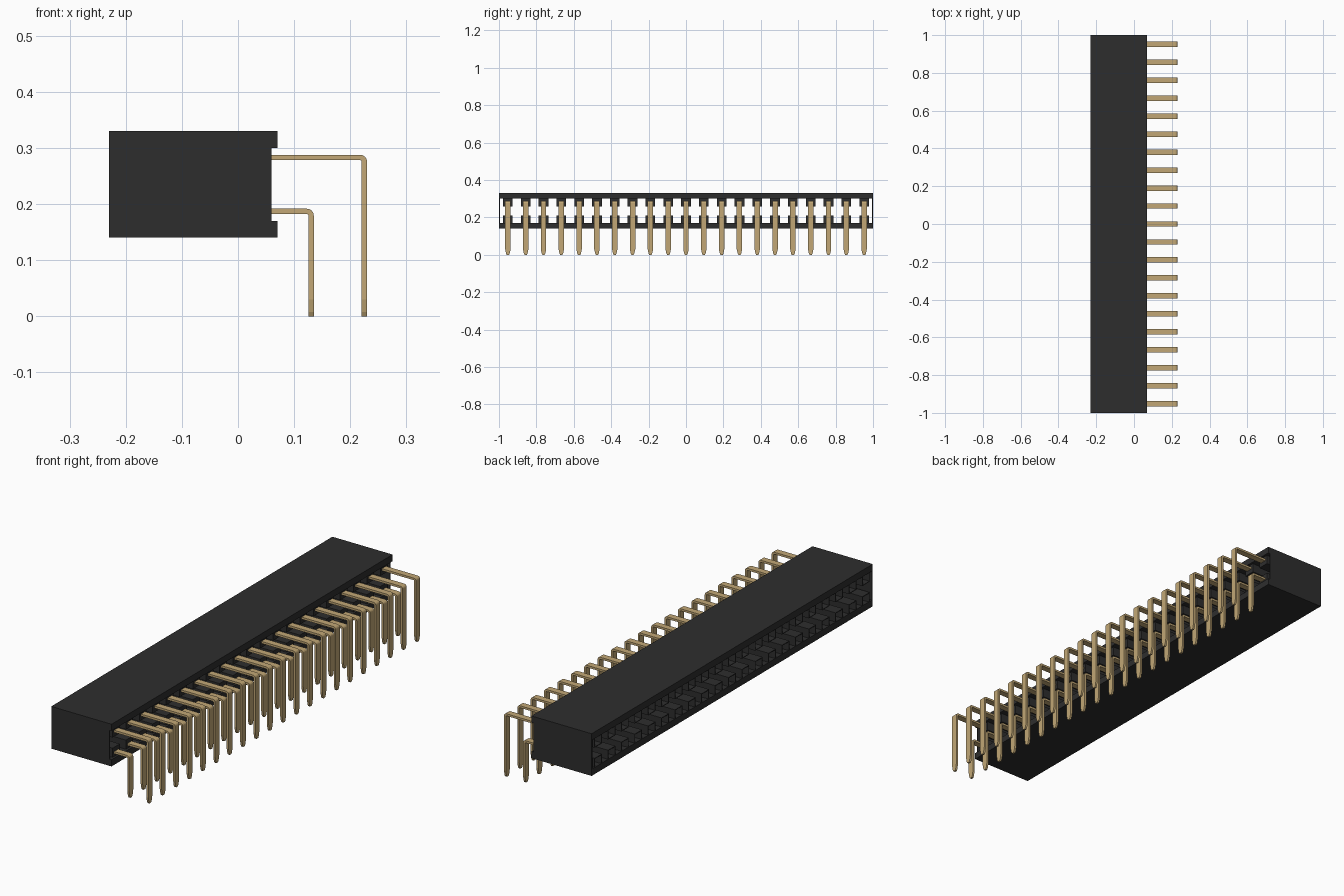
import bpy, bmesh, math
from mathutils import Vector

if "Cube" in bpy.data.objects:
    bpy.data.objects.remove(bpy.data.objects["Cube"], do_unlink=True)

COUNT = 21
PITCH = 2.0 / COUNT
FIRST_Y = -1 + PITCH / 2
ROWS = {"lower": (0.187, 0.135), "upper": (0.283, 0.23)}   # row height, outer x of the leg


def material(name, rgb, rough):
    m = bpy.data.materials.new(name)
    m.use_nodes = True
    m.diffuse_color = (*rgb, 1)
    b = m.node_tree.nodes["Principled BSDF"]
    b.inputs["Base Color"].default_value = (*rgb, 1)
    b.inputs["Roughness"].default_value = rough
    return m


BLACK = material("black plastic", (0.027, 0.027, 0.027), 0.6)
GOLD = material("gold metal", (0.54, 0.39, 0.18), 0.4)


def finish(name, bm, mat):
    bmesh.ops.recalc_face_normals(bm, faces=bm.faces)
    me = bpy.data.meshes.new(name)
    bm.to_mesh(me)
    bm.free()
    me.materials.append(mat)
    ob = bpy.data.objects.new(name, me)
    bpy.context.collection.objects.link(ob)
    return ob


def box(name, lo, hi, mat):
    bm = bmesh.new()
    bmesh.ops.create_cube(bm, size=1)
    lo, hi = Vector(lo), Vector(hi)
    for v in bm.verts:
        v.co = (lo + hi) / 2 + v.co * (hi - lo)
    return finish(name, bm, mat)


def loft(name, rings, mat):
    """Skin a run of four-point rings and cap both ends."""
    bm = bmesh.new()
    loops = [[bm.verts.new(p) for p in r] for r in rings]
    for a, b in zip(loops, loops[1:]):
        for i in range(4):
            j = (i + 1) % 4
            bm.faces.new((a[i], a[j], b[j], b[i]))
    bm.faces.new(loops[0])
    bm.faces.new(loops[-1])
    return finish(name, bm, mat)


def repeat(ob):
    """Repeat a part along the whole connector."""
    mod = ob.modifiers.new("repeat", "ARRAY")
    mod.count = COUNT
    mod.use_relative_offset = False
    mod.use_constant_offset = True
    mod.constant_offset_displace = (0, PITCH, 0)
    ob.location.y = FIRST_Y


def socket_cell(name, z):
    """Square tube, open with a bevelled mouth at -x and closed at +x."""
    steps = [(0.06, 0.026, 0.024), (-0.23, 0.026, 0.024), (-0.23, 0.023, 0.021),
             (-0.215, 0.019, 0.018), (0.045, 0.019, 0.018)]
    rings = [[(x, sy * hy, z + sz * hz) for sy, sz in ((-1, -1), (1, -1), (1, 1), (-1, 1))]
             for x, hy, hz in steps]
    repeat(loft(name, rings, BLACK))


def bent_pin(name, z, x_out):
    """Flat strip that leaves the housing, bends down and ends in a tapered tip."""
    t, r, half = 0.0095, 0.012, 0.0145
    top = z + t / 2
    cx, cz = x_out - r, top - r
    # stations: outer point, inner point, half width
    st = [((0.03, top), (0.03, top - t), half)]
    for k in range(5):
        a = math.pi / 2 * (1 - k / 4)
        c, s = math.cos(a), math.sin(a)
        st.append(((cx + r * c, cz + r * s), (cx + (r - t) * c, cz + (r - t) * s), half))
    for zz, w in ((0.03, half), (0.008, 0.010), (0.0, 0.006)):
        st.append(((x_out, zz), (x_out - t, zz), w))
    rings = [[(o[0], -w, o[1]), (o[0], w, o[1]), (i[0], w, i[1]), (i[0], -w, i[1])]
             for o, i, w in st]
    repeat(loft(name, rings, GOLD))


# Housing shell: top and bottom slabs with thin end walls
box("housing_top", (-0.23, -1, 0.30), (0.07, 1, 0.33), BLACK)
box("housing_bottom", (-0.23, -1, 0.14), (0.07, 1, 0.17), BLACK)
for side, s in (("front", -1), ("back", 1)):
    y0, y1 = sorted((s, s * 0.995))
    box(side + "_end_wall", (-0.23, y0, 0.17), (0.06, y1, 0.30), BLACK)

# Two rows of sockets, contacts and bent pins
for row, (z, x_out) in ROWS.items():
    socket_cell(row + "_socket_cells", z)
    bent_pin(row + "_bent_pins", z, x_out)
    for side, s in (("right", -1), ("left", 1)):
        y0, y1 = sorted((s * 0.009, s * 0.013))
        repeat(box(f"{row}_{side}_contact_blades", (-0.17, y0, z - 0.01),
                   (0.05, y1, z + 0.01), GOLD))
